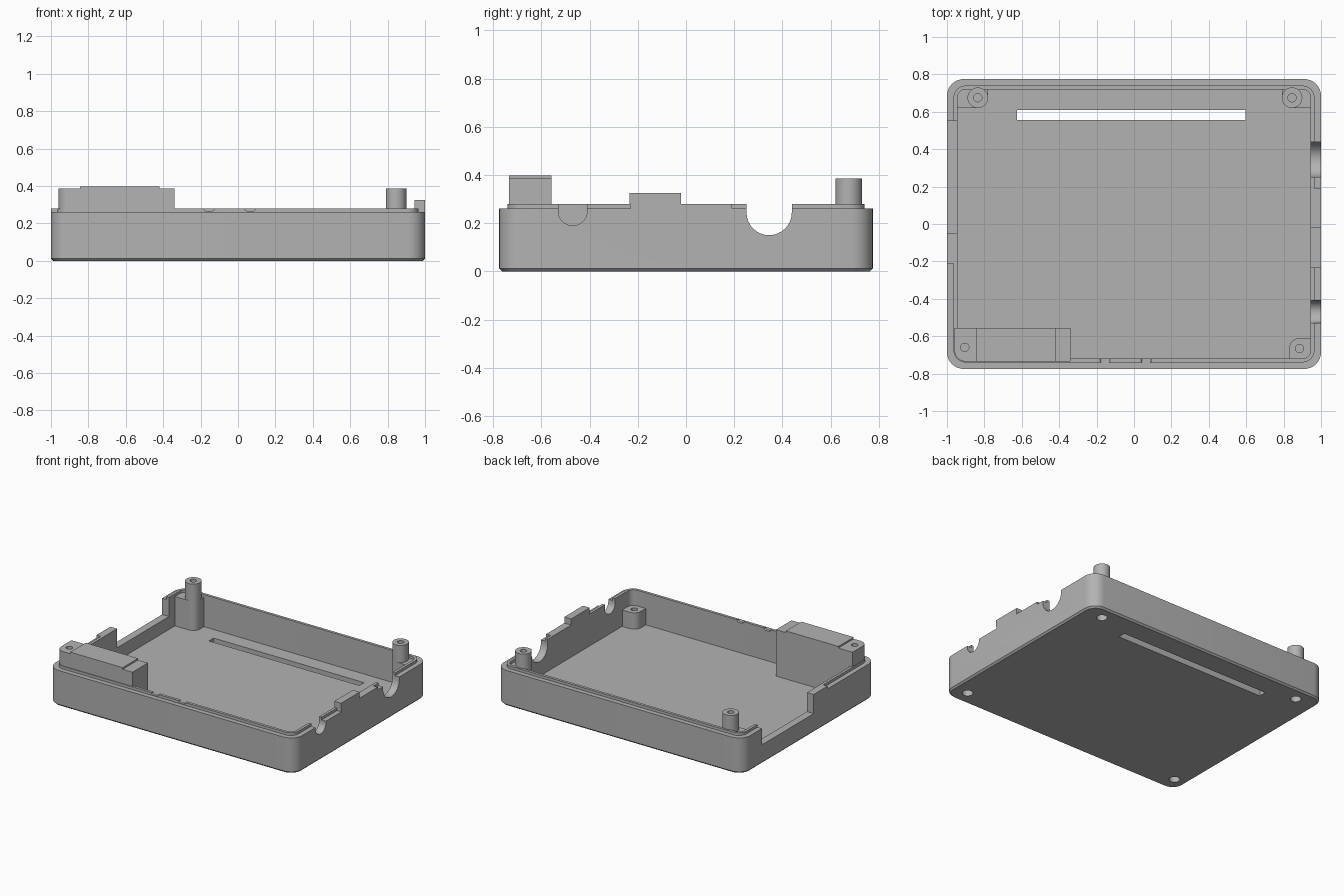
import bpy, bmesh, math

cube = bpy.data.objects.get("Cube")
if cube:
    bpy.data.objects.remove(cube, do_unlink=True)

grey = bpy.data.materials.new("matte_grey")
grey.use_nodes = True
colour = (0.45, 0.45, 0.45, 1)
grey.diffuse_color = colour
grey.node_tree.nodes["Principled BSDF"].inputs["Base Color"].default_value = colour

ORDER = {"z": lambda a, b, c: (a, b, c),
         "x": lambda a, b, c: (c, a, b),
         "y": lambda a, b, c: (a, c, b)}


def outline(x0, x1, y0, y1, radii, inset=0, steps=8):
    """Rounded rectangle; radii run front-left, front-right, back-right, back-left."""
    pts = []
    corners = [(x0, y0, 1, 1, 180), (x1, y0, -1, 1, 270), (x1, y1, -1, -1, 0), (x0, y1, 1, -1, 90)]
    for (x, y, sx, sy, start), r in zip(corners, radii):
        cx, cy = x + sx * max(r, inset), y + sy * max(r, inset)
        n = steps if r > inset else 0
        for i in range(n + 1):
            a = math.radians(start + 90 * i / max(n, 1))
            k = max(r - inset, 0)
            pts.append((cx + k * math.cos(a), cy + k * math.sin(a)))
    return pts


def prism(name, x0, x1, y0, y1, r, layers, axis="z"):
    """Loft a rounded rectangle through (inset, height) layers."""
    radii = r if isinstance(r, tuple) else (r,) * 4
    bm = bmesh.new()
    rings = [[bm.verts.new(ORDER[axis](a, b, h)) for a, b in outline(x0, x1, y0, y1, radii, i)]
             for i, h in layers]
    bm.faces.new(rings[0])
    bm.faces.new(rings[-1])
    for low, high in zip(rings, rings[1:]):
        for i in range(len(low)):
            j = (i + 1) % len(low)
            bm.faces.new((low[i], low[j], high[j], high[i]))
    bmesh.ops.remove_doubles(bm, verts=bm.verts, dist=1e-5)
    bmesh.ops.recalc_face_normals(bm, faces=bm.faces)
    mesh = bpy.data.meshes.new(name)
    bm.to_mesh(mesh)
    bm.free()
    mesh.materials.append(grey)
    obj = bpy.data.objects.new(name, mesh)
    bpy.context.collection.objects.link(obj)
    return obj


def box(name, x0, x1, y0, y1, z0, z1):
    return prism(name, x0, x1, y0, y1, 0, [(0, z0), (0, z1)])


def rod(name, x, y, r, z0, z1):
    return prism(name, x - r, x + r, y - r, y + r, r, [(0, z0), (0, z1)])


def cut(target, *cutters):
    """Subtract each cutter, then discard it."""
    bpy.context.view_layer.objects.active = target
    for c in cutters:
        mod = target.modifiers.new("cut", "BOOLEAN")
        mod.operation, mod.solver, mod.object = "DIFFERENCE", "EXACT", c
        bpy.ops.object.modifier_apply(modifier=mod.name)
        bpy.data.objects.remove(c, do_unlink=True)


W, D, TOP, SHOULDER, FLOOR = 1.0, 0.775, 0.28, 0.26, 0.045
WALL, LIP = 0.055, 0.035

# Tray: rounded shell with a chamfered underside
tray = prism("tray", -W, W, -D, D, 0.09, [(0.012, 0), (0, 0.012), (0, TOP)])
cut(tray, prism("cavity", -W, W, -D, D, 0.1, [(WALL, FLOOR), (WALL, 0.5)]))

# Step around the rim, interrupted where the side walls are full thickness
rabbet = box("rabbet", -1.2, 1.2, -1, 1, SHOULDER, 0.5)
cut(rabbet,
    prism("lip_core", -W, W, -D, D, 0.1, [(LIP, 0.2), (LIP, 0.6)]),
    box("right_keep", -1.3, -0.9, -0.21, -0.05, 0.2, 0.6),
    box("left_keep", 0.9, 1.3, -0.23, 0.19, 0.2, 0.6))
cut(tray, rabbet)

# Wall openings and floor slot
cut(tray,
    box("side_opening", -1.2, -0.9, -0.05, 0.55, 0.14, 0.5),
    box("floor_slot", -0.625, 0.595, 0.555, 0.61, -0.1, 0.1))
for y, r, low in [(0.345, 0.094, 0.15), (-0.47, 0.06, 0.19)]:
    cut(tray, prism("port", y - r, y + r, low, 0.6, (r, r, 0, 0), [(0, 0.9), (0, 1.2)], "x"))
for x in (-0.155, 0.065):
    cut(tray, prism("rim_nick", x - 0.027, x + 0.027, 0.265, 0.4, (0.014, 0.014, 0, 0),
                    [(0, -0.75), (0, -0.7)], "y"))

# Raised tab on the side wall
box("wall_tab", W - WALL, W, -0.235, -0.02, TOP, 0.325)

# Rear posts, each with a web joining it to the corner
BASE = 0.02
parts = []
for side, x, s in (("right", -0.835, -1), ("left", 0.845, 1)):
    post = rod(side + "_rear_post", x, 0.675, 0.055, BASE, 0.385)
    inner, outer = x - s * 0.055, s * 0.955
    radii = (0, 0.055, 0, 0.06) if s < 0 else (0.055, 0, 0.06, 0)
    web = prism(side + "_rear_web", min(inner, outer), max(inner, outer), 0.62, 0.73,
                radii, [(0, BASE), (0, SHOULDER)])
    parts.append((x, 0.675, 0.385, [post, web]))

# Short front post in the corner
short = prism("left_front_post", 0.83, 0.955, -0.73, -0.61, (0, 0.06, 0.02, 0.055),
              [(0, BASE), (0, 0.165)])
parts.append((0.885, -0.665, 0.165, [short]))

# Tall front block with a raised pad
block = prism("front_block", -0.96, -0.34, -0.735, -0.557, (0.06, 0, 0, 0),
              [(0, BASE), (0, 0.385)])
box("block_pad", -0.845, -0.42, -0.735, -0.557, 0.385, 0.397)
parts.append((-0.905, -0.66, 0.385, [block]))

# Screw holes from above and counterbores from below
for x, y, top, solids in parts:
    for solid in solids:
        cut(solid, rod("pilot", x, y, 0.022, max(top - 0.2, 0.12), 0.6),
            rod("bore", x, y, 0.036, -0.1, 0.1))
    cut(tray, rod("bore", x, y, 0.036, -0.1, 0.1))

# Smooth the rounded surfaces and keep the edges crisp
bpy.ops.object.select_all(action="DESELECT")
for obj in bpy.context.collection.objects:
    if obj.type == "MESH" and grey.name in obj.data.materials:
        obj.select_set(True)
        bpy.context.view_layer.objects.active = obj
bpy.ops.object.shade_smooth_by_angle(angle=math.radians(30))
